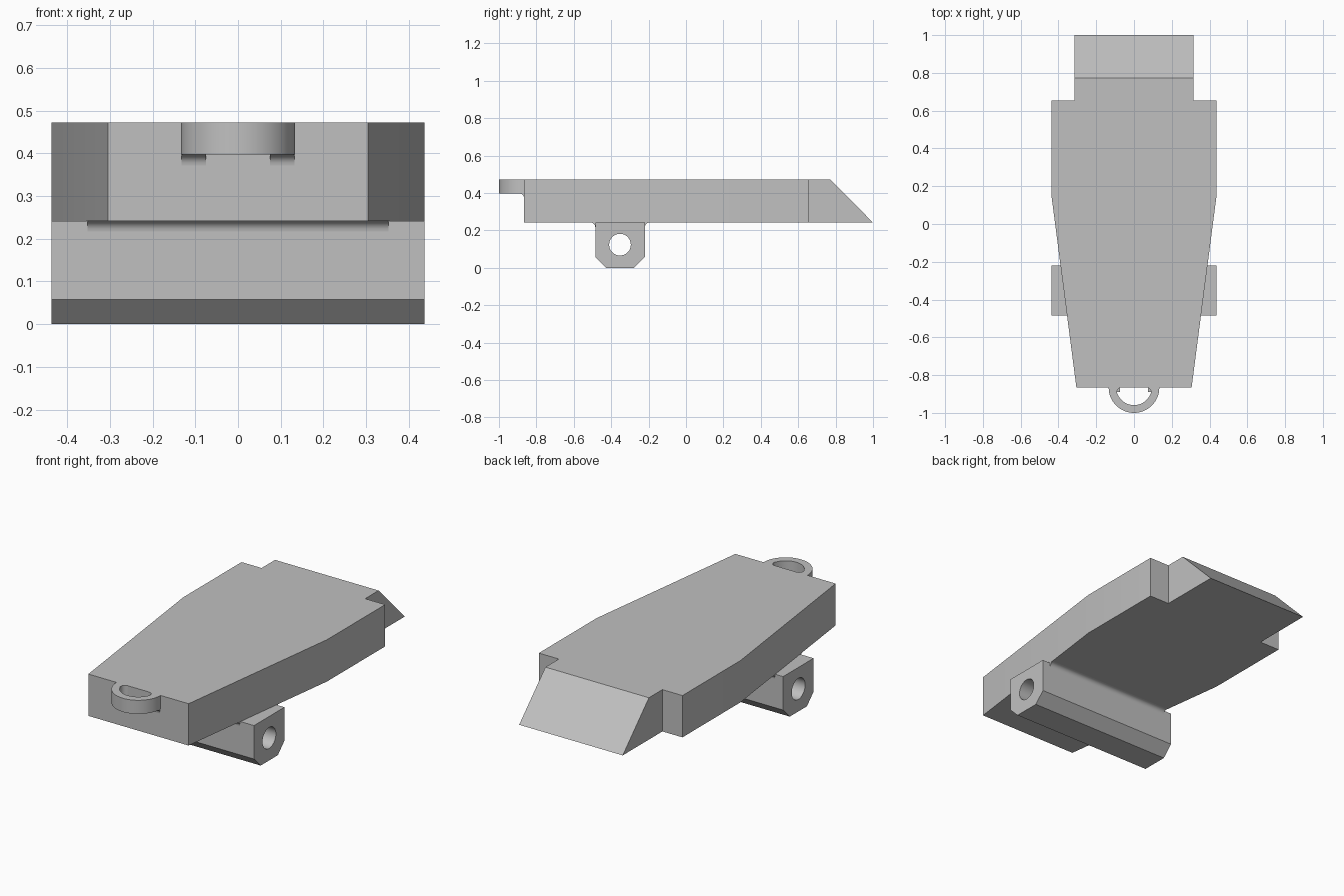
import bpy, bmesh
from math import cos, sin, radians
from mathutils import Matrix

if "Cube" in bpy.data.objects:
    bpy.data.objects.remove(bpy.data.objects["Cube"])

grey = bpy.data.materials.new("light_grey")
grey.use_nodes = True
colour = (0.53, 0.53, 0.53, 1)
grey.diffuse_color = colour
grey.node_tree.nodes["Principled BSDF"].inputs["Base Color"].default_value = colour

# Local profile axes mapped to world y and z, with extrusion along x
SIDEWAYS = Matrix(((0, 0, 1, 0), (1, 0, 0, 0), (0, 1, 0, 0), (0, 0, 0, 1)))
UPRIGHT = Matrix.Identity(4)


def arc(cx, cy, r, start, end, steps):
    """Points on a circular arc, angles in degrees."""
    angles = [radians(start + (end - start) * i / steps) for i in range(steps + 1)]
    return [(cx + r * cos(a), cy + r * sin(a)) for a in angles]


def prism(name, loops, low, high, frame, tweak=None):
    """Extrude an outline, with any holes, from low to high."""
    curve = bpy.data.curves.new(name, "CURVE")
    curve.dimensions = "2D"
    curve.fill_mode = "BOTH"
    curve.extrude = (high - low) / 2
    for loop in loops:
        spline = curve.splines.new("POLY")
        spline.points.add(len(loop) - 1)
        for point, (u, v) in zip(spline.points, loop):
            point.co = (u, v, 0, 1)
        spline.use_cyclic_u = True
    temp = bpy.data.objects.new(name + "_outline", curve)
    bpy.context.collection.objects.link(temp)
    graph = bpy.context.evaluated_depsgraph_get()
    mesh = bpy.data.meshes.new_from_object(temp.evaluated_get(graph))
    bpy.data.objects.remove(temp)
    bpy.data.curves.remove(curve)
    mesh.transform(frame @ Matrix.Translation((0, 0, (low + high) / 2)))

    bm = bmesh.new()
    bm.from_mesh(mesh)
    bmesh.ops.remove_doubles(bm, verts=bm.verts, dist=0.0001)
    if tweak:
        tweak(bm)
    bmesh.ops.dissolve_limit(bm, angle_limit=radians(1), verts=bm.verts, edges=bm.edges)
    bmesh.ops.recalc_face_normals(bm, faces=bm.faces)
    bm.to_mesh(mesh)
    bm.free()
    mesh.materials.clear()
    mesh.materials.append(grey)
    mesh.name = name
    obj = bpy.data.objects.new(name, mesh)
    bpy.context.collection.objects.link(obj)
    bpy.ops.object.select_all(action="DESELECT")
    obj.select_set(True)
    bpy.context.view_layer.objects.active = obj
    bpy.ops.object.shade_smooth_by_angle(angle=radians(25))
    return obj


BOTTOM, TOP, FRONT = 0.242, 0.472, -0.865


# Tapered plate with a sloping tongue at the back
def slope_tongue(bm):
    for v in bm.verts:
        if v.co.y > 0.9 and v.co.z > 0.4:
            v.co.y = 0.772


half = [(0.305, FRONT), (0.437, 0.15), (0.437, 0.655), (0.315, 0.655), (0.315, 1.0)]
plate = half + [(-x, y) for x, y in reversed(half)]
prism("plate", [plate], BOTTOM, TOP, UPRIGHT, slope_tongue)

# Hinge lug with chamfered lower edges and a pin hole
lug = [(-0.485, BOTTOM), (-0.485, 0.058), (-0.427, 0),
       (-0.278, 0), (-0.22, 0.058), (-0.22, BOTTOM)]
pin_hole = arc(-0.353, 0.124, 0.058, 0, 350, 35)
prism("hinge_lug", [lug, pin_hole], -0.437, 0.437, SIDEWAYS)


# Concave fillets under the plate and the loop
def fillet(name, y, z, direction, low, high):
    r = 0.025
    curve = arc(y + direction * r, z - r, r, 90, 90 + direction * 90, 6)
    prism(name, [[(y, z)] + curve], low, high, SIDEWAYS)


fillet("front_hinge_fillet", -0.485, BOTTOM, -1, -0.353, 0.353)
fillet("back_hinge_fillet", -0.22, BOTTOM, 1, -0.388, 0.388)

# Half-round loop on the front, its opening rounded at the corners
LOOP_BASE = 0.397
opening = arc(0.065, -0.89, 0.025, 90, -15, 6) + arc(0, -0.866, 0.093, -24, -90, 14)
opening += [(-x, y) for x, y in reversed(opening[:-1])]
outer = arc(0, -0.866, 0.134, 180, 360, 36)
loop = [(-0.134, FRONT)] + outer + [(0.134, FRONT)] + opening
prism("front_loop", [loop], LOOP_BASE, TOP, UPRIGHT)
for side, low, high in (("right", -0.132, -0.075), ("left", 0.075, 0.132)):
    fillet(side + "_loop_fillet", FRONT, LOOP_BASE, -1, low, high)
